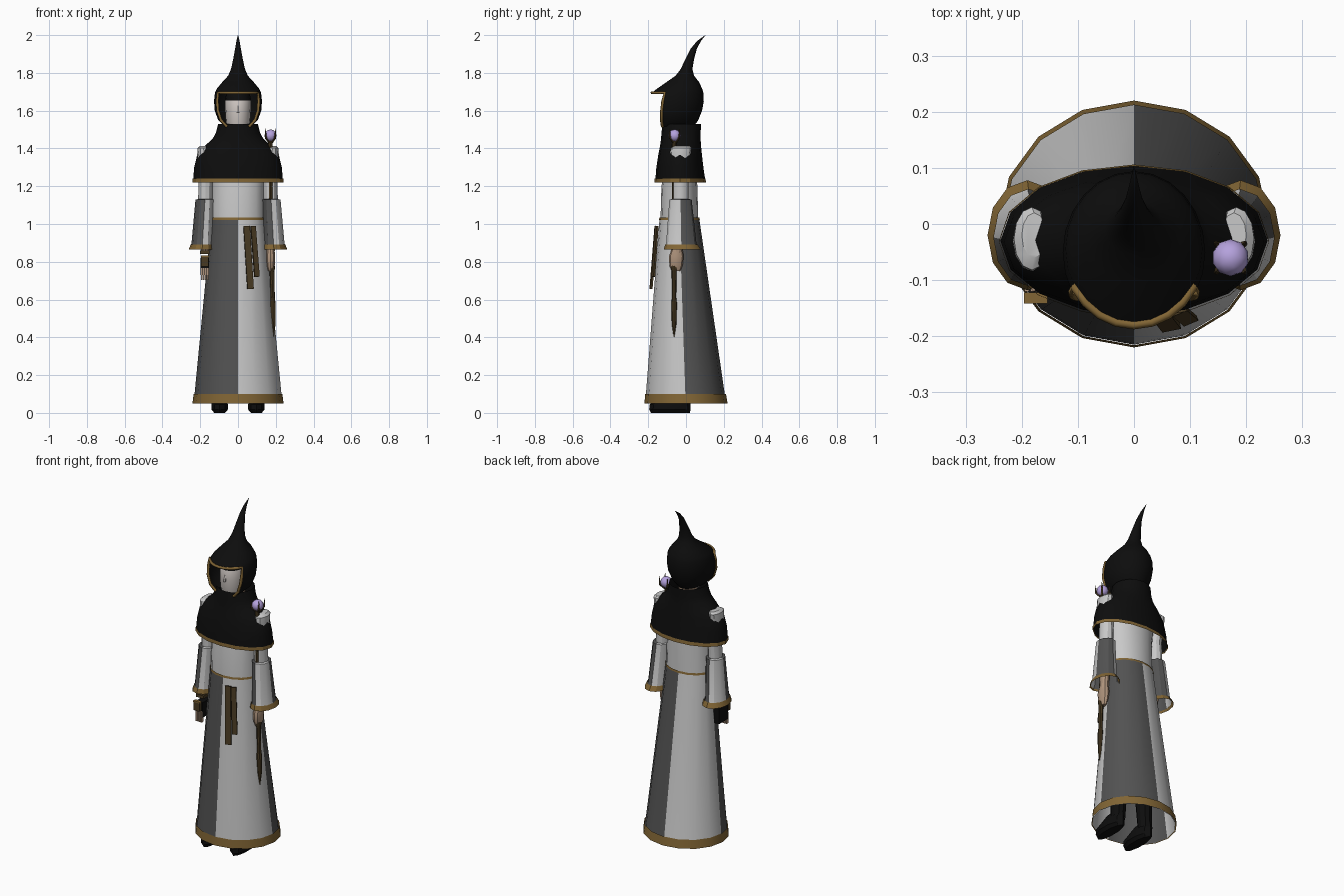
import bpy, bmesh, math
from mathutils import Vector

COLOURS = {
    "black cloth": (0.004, 0.004, 0.004),
    "light cloth": (0.58, 0.58, 0.58),
    "dark grey cloth": (0.085, 0.085, 0.085),
    "gold trim": (0.22, 0.13, 0.035),
    "dark brown": (0.065, 0.042, 0.016),
    "skin": (0.42, 0.29, 0.20),
    "pale face": (0.62, 0.57, 0.54),
    "purple orb": (0.46, 0.36, 0.72),
}
MATS = {}
for cname, rgb in COLOURS.items():
    MATS[cname] = bpy.data.materials.new(cname)
    MATS[cname].diffuse_color = (*rgb, 1)


def finish(bm, name, mats, rule=None, angle=30):
    """Turn a bmesh into a shaded object; rule(centre) gives the material slot."""
    bm.normal_update()
    if rule:
        for f in bm.faces:
            f.material_index = rule(f.calc_center_median())
    me = bpy.data.meshes.new(name)
    bm.to_mesh(me)
    bm.free()
    for m in mats:
        me.materials.append(MATS[m])
    ob = bpy.data.objects.new(name, me)
    bpy.context.collection.objects.link(ob)
    bpy.ops.object.select_all(action='DESELECT')
    ob.select_set(True)
    bpy.context.view_layer.objects.active = ob
    bpy.ops.object.shade_smooth_by_angle(angle=math.radians(angle))
    return ob


def ring_point(ring, a):
    """Ring is (z, centre x, half width, front y, back y); angle 0 faces the front."""
    z, cx, rx, f, b = ring
    return Vector((cx + rx * math.sin(a), (f + b) / 2 - (b - f) / 2 * math.cos(a), z))


def loft(name, rings, mats, n=16, caps=(False, False), rule=None, skip=None, angle=30):
    bm = bmesh.new()
    rows = [[bm.verts.new(ring_point(r, 2 * math.pi * k / n)) for k in range(n)] for r in rings]
    for i in range(len(rows) - 1):
        for k in range(n):
            if skip and skip(i, k):
                continue
            j = (k + 1) % n
            bm.faces.new((rows[i][k], rows[i][j], rows[i + 1][j], rows[i + 1][k]))
    if caps[0]:
        bm.faces.new(rows[0][::-1])
    if caps[1]:
        bm.faces.new(rows[-1])
    return finish(bm, name, mats, rule, angle)


def box(name, centre, size, mat, tilt=(0, 0, 0)):
    bm = bmesh.new()
    bmesh.ops.create_cube(bm, size=1)
    bmesh.ops.scale(bm, vec=size, verts=bm.verts)
    ob = finish(bm, name, [mat])
    ob.location = centre
    ob.rotation_euler = tilt
    return ob


def quarters(cx, cy):
    """Alternate two cloth colours around the four quarters of a garment."""
    return lambda c: 0 if (c.x - cx) * (c.y - cy) < 0 else 1


TWO_TONE = ["light cloth", "dark grey cloth"]

# Skirt, hem and waist band
loft("skirt", [(0.05, 0, 0.235, -0.215, 0.215), (0.10, 0, 0.23, -0.212, 0.205),
               (1.03, 0, 0.14, -0.14, 0.07)], TWO_TONE,
     rule=lambda c: 0 if c.x * (c.y + 0.02) < 0 else 1)
loft("skirt_hem", [(0.05, 0, 0.241, -0.22, 0.22), (0.10, 0, 0.235, -0.216, 0.212)], ["gold trim"])
loft("waist_band", [(1.022, 0, 0.143, -0.143, 0.073), (1.034, 0, 0.141, -0.141, 0.071)], ["gold trim"])
loft("torso", [(1.02, 0, 0.138, -0.135, 0.065), (1.2, 0, 0.135, -0.13, 0.06),
               (1.38, 0, 0.15, -0.10, 0.05), (1.46, 0, 0.06, -0.07, 0.04)], ["light cloth"], caps=(False, True))
loft("neck", [(1.42, 0, 0.05, -0.07, 0.035), (1.56, 0, 0.05, -0.07, 0.035)], ["skin"])

# Shoulder cape with its hem
loft("cape", [(1.225, 0, 0.238, -0.163, 0.103), (1.30, 0, 0.232, -0.157, 0.092),
              (1.37, 0, 0.215, -0.146, 0.084), (1.41, 0, 0.18, -0.138, 0.08),
              (1.45, 0, 0.135, -0.132, 0.077), (1.48, 0, 0.118, -0.13, 0.077),
              (1.53, 0, 0.105, -0.125, 0.08)], ["black cloth"], angle=40)
loft("cape_hem", [(1.22, 0, 0.241, -0.167, 0.106), (1.24, 0, 0.24, -0.166, 0.103)], ["gold trim"])

# Hood with a face opening and a bent point
HOOD = [(1.515, 0, 0.068, -0.18, 0.04), (1.55, 0, 0.105, -0.195, 0.065), (1.60, 0, 0.123, -0.2, 0.085),
        (1.65, 0, 0.127, -0.195, 0.094), (1.695, 0, 0.122, -0.18, 0.092), (1.715, 0, 0.113, -0.155, 0.086),
        (1.75, 0, 0.084, -0.105, 0.07), (1.785, 0, 0.052, -0.055, 0.043), (1.82, 0, 0.037, -0.028, 0.034),
        (1.87, 0, 0.026, -0.005, 0.042), (1.93, 0, 0.015, 0.026, 0.058), (1.97, 0, 0.008, 0.06, 0.08),
        (2.0, 0, 0.0005, 0.102, 0.104)]
loft("hood", HOOD, ["black cloth"], n=24, caps=(False, True), angle=45,
     skip=lambda i, k: i < 4 and (k < 4 or k >= 20))

# Gold rim around the face opening
side = math.radians(60)
path = [ring_point(r, -side) for r in HOOD[:4]]
path += [ring_point(HOOD[4], math.radians(a)) for a in range(-60, 61, 15)]
path += [ring_point(r, side) for r in HOOD[3::-1]]
cu = bpy.data.curves.new("hood_rim", 'CURVE')
cu.dimensions = '3D'
cu.bevel_depth = 0.008
cu.bevel_resolution = 1
cu.use_fill_caps = True
sp = cu.splines.new('POLY')
sp.points.add(len(path) - 1)
for p, co in zip(sp.points, path):
    p.co = (*co, 1)
cu.materials.append(MATS["gold trim"])
bpy.context.collection.objects.link(bpy.data.objects.new("hood_rim", cu))

# Head with dark hair above the brow, and a small nose
loft("head", [(1.50, 0, 0.05, -0.11, 0.0), (1.54, 0, 0.064, -0.122, 0.02), (1.60, 0, 0.068, -0.125, 0.04),
              (1.655, 0, 0.07, -0.125, 0.05), (1.70, 0, 0.06, -0.10, 0.03)], ["pale face", "black cloth"],
     caps=(True, True), rule=lambda c: int(c.z > 1.655 or c.y > -0.03))
loft("nose", [(1.59, 0, 0.009, -0.138, -0.115), (1.625, 0, 0.004, -0.126, -0.115)], ["pale face"],
     n=6, caps=(True, True))

# Arms, wide sleeves, cuffs, legs and boots
for s, label in ((-1, "right"), (1, "left")):
    loft(label + "_upper_arm", [(1.05, s * 0.175, 0.038, -0.07, 0.012), (1.25, s * 0.17, 0.038, -0.07, 0.012),
                                (1.37, s * 0.18, 0.036, -0.085, 0.025), (1.402, s * 0.182, 0.032, -0.082, 0.03),
                                (1.414, s * 0.178, 0.022, -0.06, 0.02)],
         ["light cloth"], n=12, caps=(False, True))
    loft(label + "_sleeve", [(0.875, s * 0.19, 0.062, -0.112, 0.065), (0.90, s * 0.188, 0.058, -0.105, 0.055),
                             (1.13, s * 0.175, 0.05, -0.088, 0.03), (1.132, s * 0.175, 0.03, -0.07, 0.012)],
         TWO_TONE, n=12, rule=quarters(s * 0.183, -0.027))
    loft(label + "_cuff", [(0.865, s * 0.19, 0.071, -0.118, 0.078), (0.892, s * 0.188, 0.062, -0.11, 0.062)],
         ["gold trim"], n=12)
    loft(label + "_forearm", [(0.84, s * 0.173, 0.022, -0.07, -0.02), (1.06, s * 0.173, 0.03, -0.065, 0.005)],
         ["skin"], n=10)
    loft(label + "_leg", [(0.06, s * 0.095, 0.04, -0.06, 0.02), (0.4, s * 0.08, 0.05, -0.08, 0.03)],
         ["black cloth"], n=10)
    loft(label + "_boot", [(0.0, s * 0.097, 0.03, -0.185, 0.02), (0.018, s * 0.097, 0.046, -0.195, 0.025),
                           (0.045, s * 0.097, 0.046, -0.193, 0.025), (0.09, s * 0.097, 0.03, -0.12, 0.02)],
         ["black cloth"], n=10, caps=(True, True))

# Left fist around the staff
loft("left_hand", [(0.75, 0.172, 0.012, -0.075, -0.03), (0.78, 0.172, 0.024, -0.088, -0.018),
                   (0.83, 0.172, 0.026, -0.09, -0.012), (0.87, 0.172, 0.022, -0.075, -0.02)],
     ["skin"], n=10, caps=(True, True))

# Right hand in a dark glove with a brown clasp
box("right_glove", (-0.175, -0.072, 0.775), (0.045, 0.085, 0.09), "black cloth")
box("right_wrist_band", (-0.175, -0.075, 0.85), (0.05, 0.07, 0.018), "dark brown")
box("glove_clasp", (-0.175, -0.132, 0.80), (0.04, 0.018, 0.05), "dark brown")
box("glove_clasp_top", (-0.175, -0.132, 0.828), (0.042, 0.02, 0.008), "gold trim")
for i in range(4):
    box("right_finger", (-0.191 + i * 0.0105, -0.112, 0.735), (0.008, 0.016, 0.065), "skin")

# Two straps hanging from the waist
box("long_strap", (0.056, -0.172, 0.823), (0.034, 0.01, 0.335), "dark brown", (-0.09, -0.045, 0.2))
box("short_strap", (0.09, -0.164, 0.855), (0.028, 0.01, 0.27), "dark brown", (-0.09, -0.045, 0.4))

# Staff, orb and claws
STAFF = [(0.40, 0.188, 0.002), (0.47, 0.187, 0.012), (0.58, 0.184, 0.015), (0.61, 0.184, 0.011),
         (0.75, 0.18, 0.013), (0.77, 0.18, 0.017), (0.79, 0.18, 0.011), (1.2, 0.172, 0.011), (1.44, 0.172, 0.012)]
loft("staff", [(z, x, r, -0.063 - r, -0.063 + r) for z, x, r in STAFF], ["dark brown"],
     n=8, caps=(True, True))
bm = bmesh.new()
bmesh.ops.create_icosphere(bm, subdivisions=2, radius=0.033)
orb = finish(bm, "orb", ["purple orb"])
orb.location = (0.172, -0.06, 1.468)
for i in range(4):
    a = math.pi / 4 + i * math.pi / 2
    dx, dy = math.cos(a), math.sin(a)
    claw = [(1.43, 0.01, 0.006), (1.455, 0.034, 0.006), (1.48, 0.037, 0.004), (1.505, 0.036, 0.001)]
    loft("orb_claw", [(z, 0.172 + d * dx, r, -0.06 + d * dy - r, -0.06 + d * dy + r) for z, d, r in claw],
         ["dark brown"], n=5, caps=(True, True))
